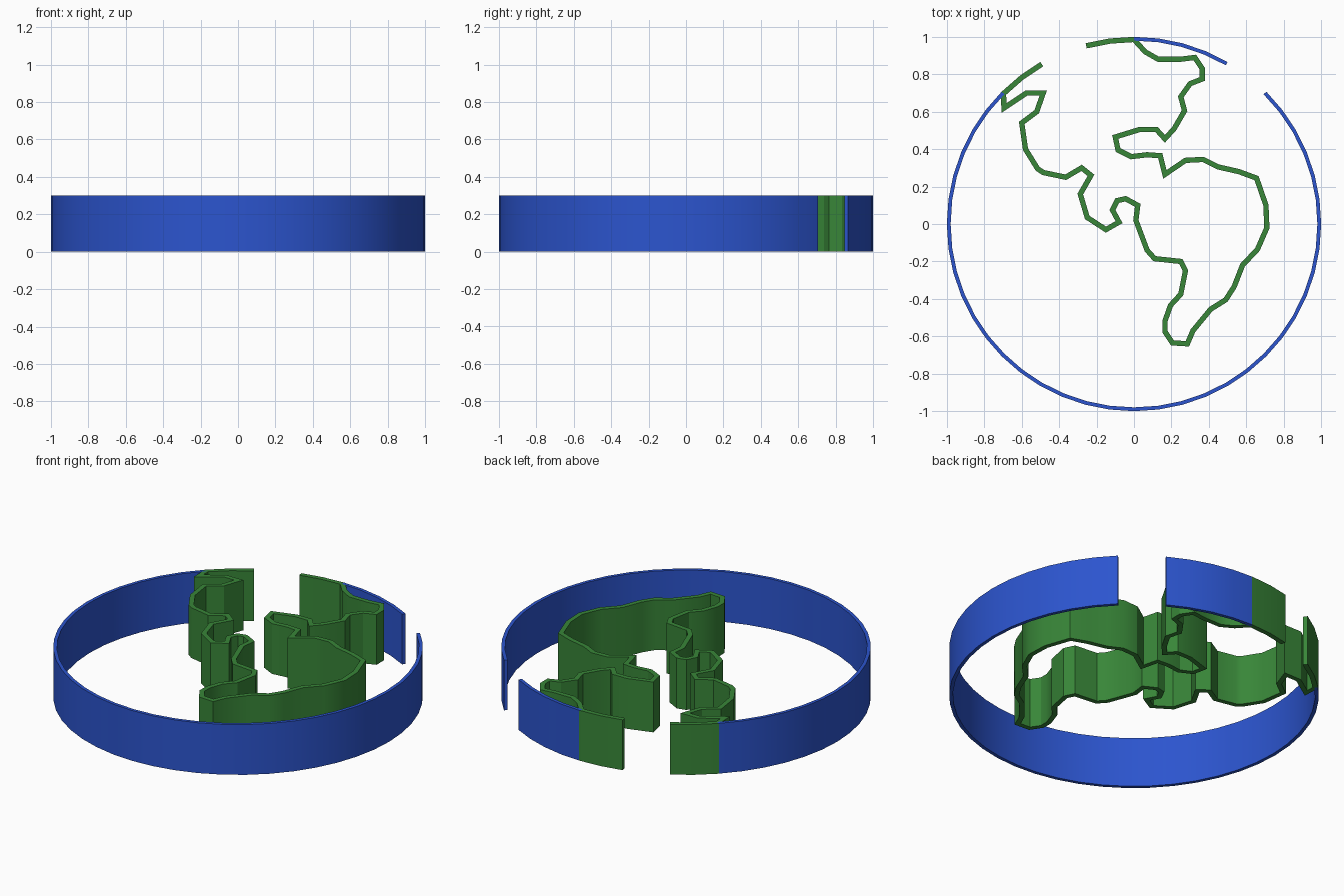
import bpy, bmesh
from math import cos, sin, radians
from mathutils import Vector

if "Cube" in bpy.data.objects:
    bpy.data.objects.remove(bpy.data.objects["Cube"])

HEIGHT = 0.3


def arc(start, end, radius, step=7.5):
    n = round(abs(end - start) / step)
    angles = [radians(start + (end - start) * i / n) for i in range(n + 1)]
    return [(radius * cos(a), radius * sin(a)) for a in angles]


def material(name, color):
    m = bpy.data.materials.new(name)
    m.diffuse_color = color
    m.use_nodes = True
    m.node_tree.nodes["Principled BSDF"].inputs["Base Color"].default_value = m.diffuse_color
    return m


def wall(name, path, thickness, mat):
    """Upright strip following an open path, with mitred corners."""
    pts = [Vector(p) for p in path]
    dirs = [(b - a).normalized() for a, b in zip(pts, pts[1:])]
    bm = bmesh.new()
    rings = []
    for i, p in enumerate(pts):
        d0, d1 = dirs[max(i - 1, 0)], dirs[min(i, len(dirs) - 1)]
        n0, n1 = Vector((-d0.y, d0.x)), Vector((-d1.y, d1.x))
        m = (n0 + n1).normalized()
        off = m * (thickness / 2 / max(m.dot(n0), 0.35))
        l, r = p + off, p - off
        rings.append([bm.verts.new((q.x, q.y, z)) for q, z in
                      ((l, 0), (r, 0), (r, HEIGHT), (l, HEIGHT))])
    for a, b in zip(rings, rings[1:]):
        for k in range(4):
            j = (k + 1) % 4
            bm.faces.new((a[k], a[j], b[j], b[k]))
    bm.faces.new(rings[0])
    bm.faces.new(rings[-1])
    bmesh.ops.recalc_face_normals(bm, faces=bm.faces)
    me = bpy.data.meshes.new(name)
    bm.to_mesh(me)
    bm.free()
    me.materials.append(mat)
    ob = bpy.data.objects.new(name, me)
    bpy.context.collection.objects.link(ob)
    bpy.ops.object.select_all(action='DESELECT')
    ob.select_set(True)
    bpy.context.view_layer.objects.active = ob
    bpy.ops.object.shade_smooth_by_angle(angle=radians(30))
    return ob


blue = material("ocean_blue", (0.025, 0.09, 0.62, 1))
green = material("land_green", (0.04, 0.24, 0.04, 1))

# Globe outline: long lower arc and short upper arc
wall("ocean_rim_main", arc(45, -225, 0.99), 0.02, blue)
wall("ocean_rim_top", arc(90, 60, 0.99), 0.02, blue)

# Coastline, from west coast down around the south and back up the east
coast = [
    (-.695, .62), (-.575, .70), (-.485, .70), (-.52, .60), (-.60, .54),
    (-.58, .40), (-.515, .295), (-.485, .275), (-.365, .25), (-.28, .30),
    (-.23, .26), (-.287, .16), (-.25, .035), (-.15, -.03), (-.08, .01),
    (-.115, .075), (-.09, .125), (-.045, .135), (.02, .10), (.01, .02),
    (.07, -.14), (.11, -.185), (.25, -.20), (.275, -.25), (.25, -.375),
    (.195, -.435), (.165, -.52), (.165, -.575), (.205, -.635), (.285, -.64),
    (.315, -.57), (.41, -.455), (.49, -.405), (.535, -.335), (.58, -.22),
    (.66, -.135), (.71, -.02), (.705, .10), (.655, .245), (.56, .28),
    (.45, .305), (.37, .345), (.275, .34), (.165, .265), (.14, .365),
    (.07, .37), (-.015, .36), (-.085, .395), (-.10, .465), (.03, .505),
    (.12, .505), (.165, .455), (.215, .51), (.27, .605), (.25, .68),
    (.30, .75), (.365, .775), (.365, .83), (.325, .89), (.245, .88),
    (.13, .88), (.06, .92),
]
wall("land_outline", arc(120, 135, 0.986) + coast + arc(90, 105, 0.986),
     0.028, green)
